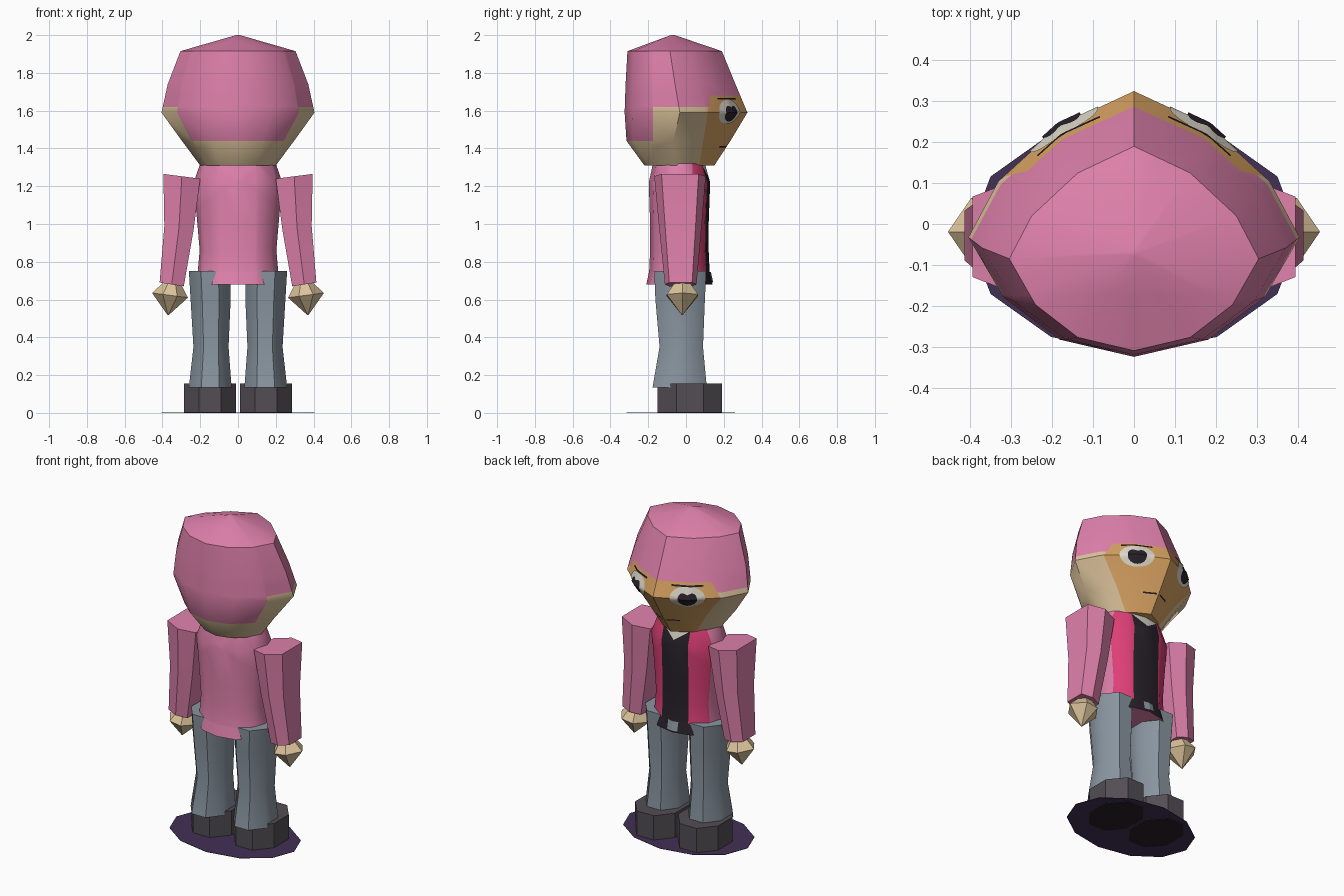
import bpy, bmesh, math
from mathutils import Vector
from mathutils.bvhtree import BVHTree

if "Cube" in bpy.data.objects:
    bpy.data.objects.remove(bpy.data.objects["Cube"])

# Flat colours (linear)
COLOURS = {
    "pink": (0.74, 0.22, 0.41), "crimson": (0.72, 0.05, 0.18), "grey": (0.25, 0.30, 0.35),
    "skin": (0.72, 0.55, 0.33), "tan_face": (0.68, 0.36, 0.12), "shoe_grey": (0.085, 0.075, 0.09),
    "black": (0.022, 0.015, 0.023), "cream": (0.72, 0.68, 0.58), "purple": (0.055, 0.03, 0.09),
}
MATS = {}
for key, c in COLOURS.items():
    MATS[key] = bpy.data.materials.new(key)
    MATS[key].diffuse_color = (*c, 1)
ORDER = list(COLOURS)

# Unit outlines shared by the lofted parts
HALF_HEAD = [(0, 1), (.45, .74), (.82, .32), (1, -.1), (.79, -.55), (.45, -.87), (0, -1)]
HEAD = HALF_HEAD + [(-u, v) for u, v in HALF_HEAD[-2:0:-1]]
ARM = [(1, .72), (1, -.72), (0, -1), (-1, -.72), (-1, .72), (0, 1)]
HAND = [(1, 0), (.4, 1), (-.4, 1), (-1, 0), (-.4, -1), (.4, -1)]
OCT = [(1, .42), (.42, 1), (-.42, 1), (-1, .42), (-1, -.42), (-.42, -1), (.42, -1), (1, -.42)]
ROUND = [(math.cos(math.tau * i / 12), math.sin(math.tau * i / 12)) for i in range(12)]


def ring(outline, x0, x1, y0, y1, z0, z1=None):
    """Fit an outline in a box; z runs from z0 at x0 to z1 at x1."""
    z1 = z0 if z1 is None else z1
    return [(x0 + (x1 - x0) * (u + 1) / 2, y0 + (y1 - y0) * (v + 1) / 2,
             z0 + (z1 - z0) * (u + 1) / 2) for u, v in outline]


def loft(name, rings, colour, cuts=(), side=1, angle=45):
    """Skin rings, cut along planes, colour faces by a name or a rule."""
    bm = bmesh.new()
    rows = [[bm.verts.new((side * x, y, z)) for x, y, z in r] for r in rings]
    n = len(rows[0])
    for a, b in zip(rows, rows[1:]):
        for i in range(n):
            bm.faces.new((a[i], a[(i + 1) % n], b[(i + 1) % n], b[i]))
    bm.faces.new(rows[0])
    bm.faces.new(rows[-1])
    bmesh.ops.remove_doubles(bm, verts=bm.verts[:], dist=1e-4)
    bmesh.ops.recalc_face_normals(bm, faces=bm.faces[:])
    for co, no in cuts:
        bmesh.ops.bisect_plane(bm, geom=bm.verts[:] + bm.edges[:] + bm.faces[:],
                               dist=1e-4, plane_co=co, plane_no=no)
    bm.normal_update()
    for f in bm.faces:
        key = colour if isinstance(colour, str) else colour(f.calc_center_median(), f.normal)
        f.material_index = ORDER.index(key)
    tree = BVHTree.FromBMesh(bm)
    finish(name, bm, angle)
    return tree


def finish(name, bm, angle):
    me = bpy.data.meshes.new(name)
    bm.to_mesh(me)
    bm.free()
    for key in ORDER:
        me.materials.append(MATS[key])
    ob = bpy.data.objects.new(name, me)
    bpy.context.collection.objects.link(ob)
    bpy.ops.object.select_all(action='DESELECT')
    ob.select_set(True)
    bpy.context.view_layer.objects.active = ob
    bpy.ops.object.shade_smooth_by_angle(angle=math.radians(angle))


def decal(name, tree, centre, d, shape, colour, off):
    """Project a disc-like shape onto a surface as a thin plate."""
    d = Vector(d).normalized()
    right = Vector((0, 0, 1)).cross(d)
    bm = bmesh.new()

    def hit(u, v):
        start = Vector(centre) + right * u + Vector((0, 0, v)) + d
        p = tree.ray_cast(start, -d)[0]
        return bm.verts.new((p if p else Vector(centre)) + d * off)
    n, steps = 24, 5
    mid = hit(0, 0)
    rows = [[hit(*(c * s / steps for c in shape(math.tau * i / n))) for i in range(n)]
            for s in range(1, steps + 1)]
    for i in range(n):
        j = (i + 1) % n
        bm.faces.new((mid, rows[0][i], rows[0][j]))
        for a, b in zip(rows, rows[1:]):
            bm.faces.new((a[i], b[i], b[j], a[j]))
    for f in bm.faces:
        f.material_index = ORDER.index(colour)
    finish(name, bm, 45)


def ellipse(w, h):
    return lambda t: (w * math.cos(t), h * math.sin(t))


def box(w, h):
    def shape(t):
        c, s = math.cos(t), math.sin(t)
        m = max(abs(c), abs(s))
        return w * c / m, h * s / m
    return shape


def heart(t):
    r = 1 - .45 * max(0, math.sin(t)) ** 8
    return .055 * r * math.cos(t), .048 * r * math.sin(t)


# Head with hood hair, sides and face
def head_colour(c, n):
    if c.y - .12 - .16 * (c.z - 1.62) > 0:
        return "pink" if c.z > 1.68 else "tan_face"
    if c.z > 1.62 or (c.y < -.175 and c.z > 1.44):
        return "pink"
    return "skin"


head = loft("head", [
    ring(HEAD, -.2, .2, -.22, .15, 1.31), ring(HEAD, -.297, .297, -.315, .235, 1.44),
    ring(HEAD, -.405, .405, -.325, .325, 1.59), ring(HEAD, -.372, .372, -.32, .262, 1.74),
    ring(HEAD, -.305, .305, -.31, .19, 1.915), ring(HEAD, 0, 0, -.07, -.07, 2.0)][:5]
    + [ring(HEAD, -.01, .01, -.08, -.06, 2.0)], head_colour,
    [((0, 0, 1.62), (0, 0, 1)), ((0, 0, 1.68), (0, 0, 1)),
     ((0, .12, 1.62), (0, 1, -.16)), ((0, -.175, 1.5), (0, 1, 0))])

# Eyes, brows and mouth
for s, tag in ((1, "right"), (-1, "left")):
    eye, d = (s * .17, .23, 1.595), (s * .55, .83, 0)
    decal("eye_" + tag, head, eye, d, ellipse(.1, .065), "cream", .005)
    decal("pupil_" + tag, head, (eye[0], eye[1], 1.59), d, heart, "black", .009)
    decal("brow_" + tag, head, (eye[0], eye[1], 1.663), d, box(.09, .005), "black", .006)
    decal("mouth_" + tag, head, (s * .05, .2, 1.41), d, box(.04, .004), "black", .005)


# Jacket with open front, shirt, collar and belt
def torso_colour(c, n):
    if c.y < .035 or n.z < -.7:
        return "pink"
    if c.z < .745:
        return "black"
    if abs(c.x) > .09:
        return "crimson"
    return "cream" if c.z - .7 * abs(c.x) > 1.245 else "black"


torso = loft("torso", [ring(ROUND, -w, w, y0, y1, z) for z, w, y0, y1 in (
    (.68, .225, -.21, .14), (.75, .213, -.195, .125), (.86, .203, -.19, .12),
    (1.0, .215, -.19, .12), (1.22, .235, -.197, .128), (1.32, .2, -.175, .10))],
    torso_colour,
    [((0, .035, 0), (0, 1, 0)), ((0, 0, .745), (0, 0, 1)), ((.09, 0, 0), (1, 0, 0)),
     ((-.09, 0, 0), (1, 0, 0)), ((0, 0, 0), (1, 0, 0)),
     ((0, 0, 1.245), (-.7, 0, 1)), ((0, 0, 1.245), (.7, 0, 1))])
decal("belt_buckle", torso, (0, .13, .718), (0, 1, 0), box(.035, .027), "grey", .006)

# Limbs, mirrored left and right
for s, tag in ((1, "right"), (-1, "left")):
    loft("arm_" + tag, [
        ring(ARM, .287, .415, -.112, .056, .67, .69), ring(ARM, .235, .39, -.142, .082, .97, .99),
        ring(ARM, .2, .395, -.168, .105, 1.24, 1.265)], "pink", side=s, angle=35)
    loft("hand_" + tag, [
        ring(HAND, .367, .373, -.022, -.018, .518), ring(HAND, .265, .455, -.102, .064, .61, .635),
        ring(HAND, .305, .395, -.06, .02, .69)], "skin", side=s, angle=30)
    loft("leg_" + tag, [ring(OCT, c - w, c + w, y0, y1, z) for z, c, w, y0, y1 in (
        (.135, .147, .113, -.177, .11), (.35, .143, .093, -.14, .09),
        (.6, .145, .106, -.162, .10), (.75, .15, .11, -.168, .107))], "grey", side=s)
    loft("shoe_" + tag, [ring(OCT, .01, .285, -.15, .19, z) for z in (0, .155)],
         lambda c, n: "black" if n.z < -.5 else "shoe_grey", side=s, angle=30)

# Flat ground disc under the shoes
loft("base_disc", [ring(ROUND, -.405, .405, -.315, .26, z) for z in (.002, .004)],
     "purple", angle=30)

for m in bpy.data.materials:
    if m.users and not m.is_grease_pencil:
        m.use_nodes = True
        m.node_tree.nodes["Principled BSDF"].inputs["Base Color"].default_value = m.diffuse_color
